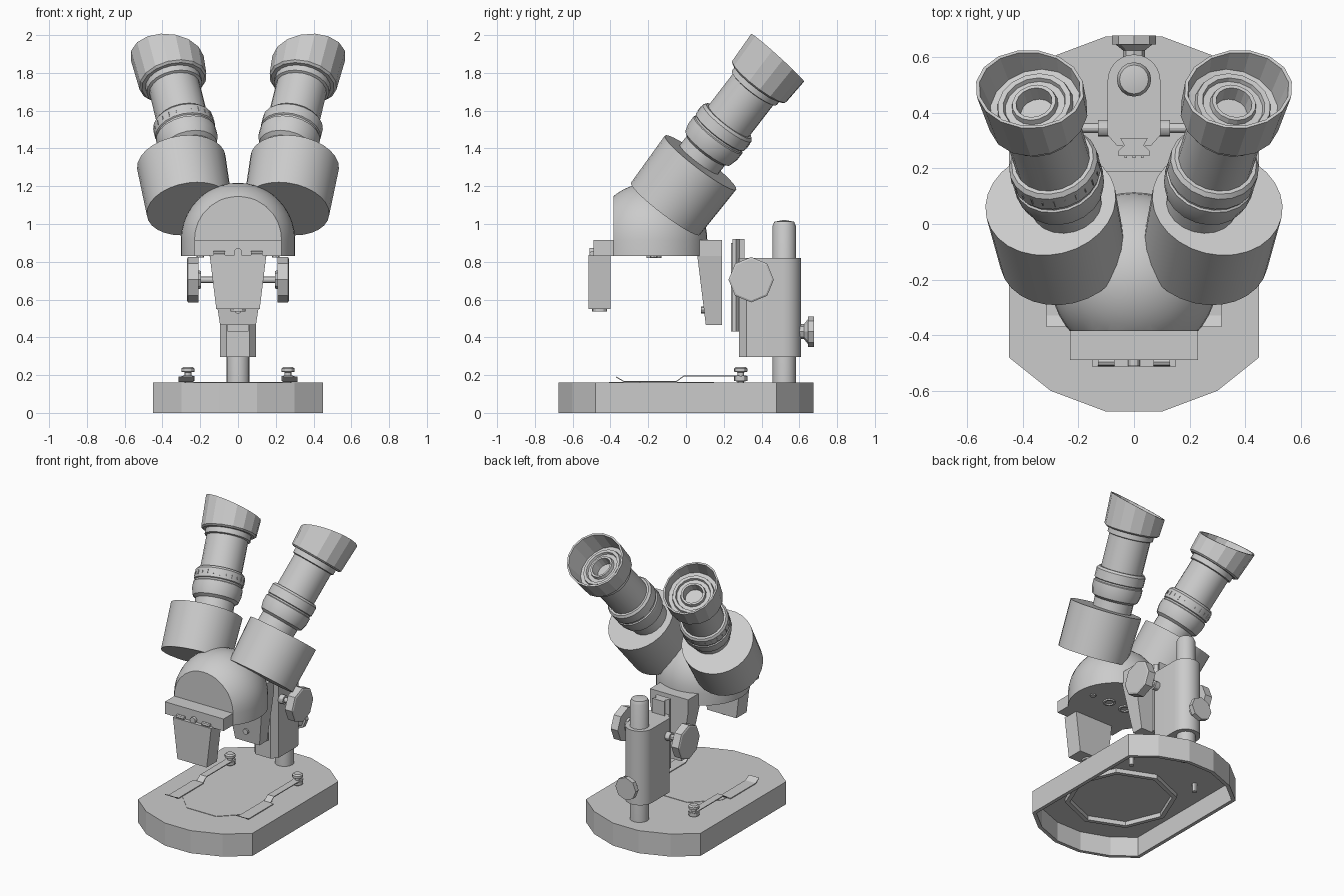
import bpy, bmesh, math
from mathutils import Vector, Matrix

if "Cube" in bpy.data.objects:
    bpy.data.objects.remove(bpy.data.objects["Cube"])


def finish(name, bm, mirror=False, smooth=None):
    bmesh.ops.remove_doubles(bm, verts=bm.verts, dist=1e-5)
    bmesh.ops.recalc_face_normals(bm, faces=bm.faces)
    me = bpy.data.meshes.new(name)
    bm.to_mesh(me)
    bm.free()
    if smooth:
        me.polygons.foreach_set("use_smooth", [True] * len(me.polygons))
        me.set_sharp_from_angle(angle=math.radians(smooth))
    ob = bpy.data.objects.new(name, me)
    bpy.context.collection.objects.link(ob)
    if mirror:
        ob.modifiers.new("mirror", 'MIRROR')
    return ob


def skin(bm, loops, caps=(True, True)):
    rings = [[bm.verts.new(p) for p in lp] for lp in loops]
    n = len(rings[0])
    for a, b in zip(rings, rings[1:]):
        for i in range(n):
            j = (i + 1) % n
            bm.faces.new((a[i], a[j], b[j], b[i]))
    if caps[0]:
        bm.faces.new(rings[0][::-1])
    if caps[1]:
        bm.faces.new(rings[-1])


def loft(name, loops, mirror=False, smooth=None, caps=(True, True)):
    bm = bmesh.new()
    skin(bm, loops, caps)
    return finish(name, bm, mirror, smooth)


def prism(name, pts, z0, z1, **kw):
    return loft(name, [[(x, y, z) for x, y in pts] for z in (z0, z1)], **kw)


def rect(x0, x1, y0, y1, z):
    return [(x0, y0, z), (x1, y0, z), (x1, y1, z), (x0, y1, z)]


def box(name, x0, x1, y0, y1, z0, z1, **kw):
    return loft(name, [rect(x0, x1, y0, y1, z0), rect(x0, x1, y0, y1, z1)], **kw)


def frame(origin, d):
    return Matrix.Translation(origin) @ Vector(d).to_track_quat('Z', 'Y').to_matrix().to_4x4()


def lathe_bm(profile, n, origin=(0, 0, 0), d=(0, 0, 1)):
    """Spin (radius, height) points about the axis d through origin."""
    bm = bmesh.new()
    m = frame(origin, d)
    skin(bm, [[m @ Vector((max(r, 1e-7) * math.cos(2 * math.pi * i / n),
                           max(r, 1e-7) * math.sin(2 * math.pi * i / n), h)) for i in range(n)]
              for r, h in profile], caps=(False, False))
    bmesh.ops.remove_doubles(bm, verts=bm.verts, dist=1e-5)
    return bm


def lathe(name, profile, n, origin=(0, 0, 0), d=(0, 0, 1), mirror=False, smooth=None):
    return finish(name, lathe_bm(profile, n, origin, d), mirror, smooth)


def rod(name, r, h, n, origin, d, **kw):
    return lathe(name, [(0, 0), (r, 0), (r, h), (0, h)], n, origin, d, **kw)


# Hollow base with an octagonal stage plate and a ring underneath
half = [(0.10, -0.675), (0.30, -0.60), (0.45, -0.48), (0.45, 0.48), (0.30, 0.60), (0.10, 0.675)]
base = prism("base", half + [(-x, y) for x, y in reversed(half)], 0, 0.16, caps=(False, True))
sol = base.modifiers.new("shell", 'SOLIDIFY')
sol.thickness, sol.offset, sol.use_even_offset = 0.025, -1, True
eighth = [math.radians(22.5 + 45 * i) for i in range(8)]
prism("stage_plate", [(0.3 * math.cos(a), -0.13 + 0.3 * math.sin(a)) for a in eighth], 0.15, 0.163)
lathe("stage_ring", [(0.36, 0), (0.36, 0.03), (0.33, 0.03), (0.33, 0), (0.36, 0)], 8, (0, -0.13, 0.107))

# Stage clips with their screws
def strip(name, path, x0, x1, t=0.006):
    outline = path + [(y, z + t) for y, z in reversed(path)]
    loft(name, [[(x, y, z) for y, z in outline] for x in (x0, x1)], mirror=True)

strip("clip_arms", [(0.32, 0.193), (-0.01, 0.193), (-0.05, 0.164)], 0.24, 0.29)
strip("clip_feet", [(-0.05, 0.164), (-0.33, 0.164), (-0.37, 0.187)], 0.235, 0.315)
lathe("clip_screws", [(0, 0.08), (0.017, 0.08), (0.017, 0.165), (0.035, 0.17), (0.035, 0.195),
                      (0.018, 0.197), (0.018, 0.215), (0.035, 0.218), (0.035, 0.235), (0.025, 0.243),
                      (0, 0.243)], 12, (0.265, 0.29, 0), mirror=True, smooth=30)

# Rear pole and focus block
lathe("pole", [(0, 0.13), (0.062, 0.13), (0.062, 0.99), (0.052, 1.012), (0, 1.022)], 16,
      (0, 0.52, 0), smooth=30)
arc = [(0.095 * math.cos(math.pi * i / 12), 0.515 + 0.095 * math.sin(math.pi * i / 12)) for i in range(13)]
prism("focus_block", [(-0.095, 0.32), (-0.06, 0.28), (0.06, 0.28), (0.095, 0.32)] + arc,
      0.295, 0.82, smooth=25)
rail = [(0.055, 0.245), (0.055, 0.265), (0.035, 0.283), (0.05, 0.31)]
prism("focus_rail", rail + [(-x, y) for x, y in reversed(rail)], 0.43, 0.92)
for i in range(3):
    box("rail_rib", -0.035 + 0.03 * i, -0.025 + 0.03 * i, 0.238, 0.25, 0.43, 0.9)

# Focus knobs and pole lock knob
rod("focus_shaft", 0.018, 0.42, 12, (-0.21, 0.345, 0.705), (1, 0, 0), smooth=30)
lathe("focus_collars", [(0, 0.09), (0.03, 0.09), (0.03, 0.13), (0, 0.13)], 12,
      (0, 0.345, 0.705), (1, 0, 0), mirror=True, smooth=30)
lathe("focus_knobs", [(0, 0.195), (0.045, 0.195), (0.05, 0.208), (0.12, 0.21), (0.12, 0.265),
                      (0.11, 0.27), (0, 0.27)], 8, (0, 0.345, 0.705), (1, 0, 0), mirror=True)
lathe("lock_knob", [(0, 0.59), (0.04, 0.59), (0.04, 0.625), (0.065, 0.645), (0.08, 0.645),
                    (0.08, 0.678), (0, 0.678)], 8, (0, 0, 0.43), (0, 1, 0))

# Head: dome on a short drum, front sliced flat
dome = [(0, 0.83), (0.303, 0.83)] + [(0.303 * math.cos(a), 0.915 + 0.303 * math.sin(a))
                                    for a in (math.pi / 2 * i / 10 for i in range(11))]
bm = lathe_bm(dome, 40, (0, -0.19, 0))
cut = bmesh.ops.bisect_plane(bm, geom=bm.verts[:] + bm.edges[:] + bm.faces[:], dist=1e-5,
                             plane_co=(0, -0.385, 0), plane_no=(0, -1, 0), clear_outer=True)
bmesh.ops.holes_fill(bm, edges=[e for e in cut["geom_cut"] if isinstance(e, bmesh.types.BMEdge)], sides=0)
finish("head_dome", bm, smooth=30)
lathe("objective_lenses", [(0, 0.84), (0.04, 0.84), (0.04, 0.82), (0.028, 0.82), (0.024, 0.828),
                           (0, 0.828)], 16, (0.065, -0.17, 0), mirror=True, smooth=30)
rod("head_screws", 0.02, 0.012, 8, (0.2, -0.17, 0.822), (0, 0, 1), mirror=True)

# Front bar with hanging lamp housing
box("front_bar", -0.23, 0.23, -0.49, -0.38, 0.83, 0.915)
loft("lamp_housing", [rect(-0.115, 0.115, -0.515, -0.40, 0.55), rect(-0.15, 0.15, -0.515, -0.40, 0.835)])
rod("lamp_lens", 0.04, 0.02, 12, (0, -0.457, 0.538), (0, 0, 1), smooth=30)
rod("lamp_hinges", 0.014, 0.06, 8, (0.07, -0.497, 0.843), (1, 0, 0), mirror=True)
rod("lamp_screw", 0.022, 0.02, 12, (0, -0.51, 0.85), (0, 1, 0), smooth=30)

# Rear arm carrying the head
loft("rear_arm", [rect(-0.095, 0.095, 0.105, 0.19, 0.465), rect(-0.15, 0.15, 0.06, 0.19, 0.83),
                  rect(-0.15, 0.15, 0.06, 0.19, 0.915)])
rod("arm_screw", 0.02, 0.03, 10, (0, 0.08, 0.545), (0, 1, 0), smooth=30)

# Prism barrels
lathe("prism_barrels", [(0, -0.31), (0.229, -0.31), (0.237, 0), (0, 0)], 28,
      (0.30, 0.077, 1.325), Vector((0.14, 0.60, 0.79)).normalized(), mirror=True, smooth=30)

# Eyepiece tubes with adjusting rings
C, D = Vector((0.375, 0.485, 1.88)), Vector((0.19, 0.60, 0.777)).normalized()
lathe("eyepiece_tubes", [(0, -0.82), (0.128, -0.82), (0.128, -0.63), (0.15, -0.615), (0.162, -0.57),
                         (0.162, -0.525), (0.155, -0.52), (0.155, -0.51), (0.162, -0.505),
                         (0.162, -0.445), (0.15, -0.43), (0.136, -0.43), (0.136, -0.21), (0.15, -0.205),
                         (0.15, -0.16), (0, -0.16)], 20, C, D, mirror=True, smooth=25)
DL = Vector((-D.x, D.y, D.z))
ring = frame(Vector((-C.x, C.y, C.z)), DL)
bm = bmesh.new()
for i in range(24):
    m = ring @ Matrix.Rotation(2 * math.pi * i / 24, 4, 'Z') @ Matrix.Translation((0.161, 0, -0.475))
    h = 0.03 if i % 2 else 0.018
    bmesh.ops.create_cube(bm, size=1, matrix=m @ Matrix.Diagonal((0.006, 0.004, h, 1)))
finish("adjusting_ring_ticks", bm)

# Eyecups: open, with a slanted rim and recessed lens seat
cup = lathe("eyecups", [(0, -0.17), (0.17, -0.17), (0.182, -0.16), (0.19, 0), (0.178, 0), (0.165, -0.10),
                        (0.14, -0.105), (0.135, -0.085), (0.115, -0.085), (0.11, -0.10), (0.085, -0.10),
                        (0.08, -0.08), (0.066, -0.08), (0.06, -0.14), (0, -0.14)], 16, C, D, mirror=True)
for v in cup.data.vertices:
    if (v.co - C).dot(D) > -0.03:
        v.co += D * (v.co - C).dot(Vector((0.24, -0.10, 0)))
